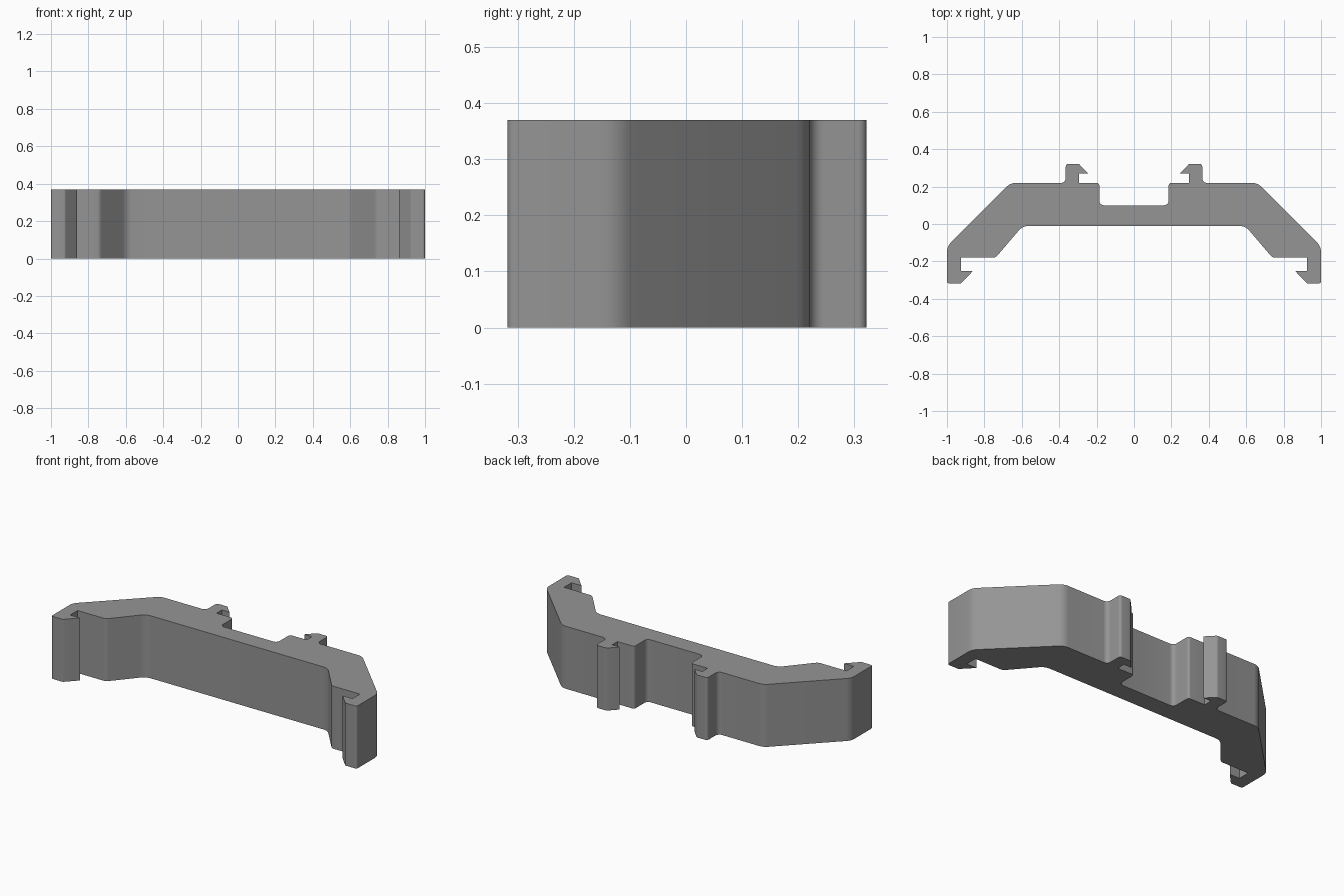
import bpy, bmesh, math
from mathutils import Vector

if "Cube" in bpy.data.objects:
    bpy.data.objects.remove(bpy.data.objects["Cube"])

HEIGHT = 0.37

# Right half of the clip outline: x, y, corner radius
HALF = [
    (0.185, 0.10, 0.025), (0.185, 0.22, 0.015),                       # central recess
    (0.295, 0.22, 0), (0.295, 0.27, 0), (0.245, 0.27, 0),             # rear hook
    (0.295, 0.322, 0.015), (0.365, 0.322, 0.015), (0.365, 0.22, 0.025),
    (0.66, 0.22, 0.07), (1.0, -0.12, 0.07),                           # sloping shoulder
    (1.0, -0.318, 0.012), (0.925, -0.318, 0.012), (0.86, -0.25, 0),   # front hook
    (0.925, -0.25, 0), (0.925, -0.18, 0),
    (0.74, -0.18, 0.035), (0.595, -0.01, 0.07),                       # inner slope
]


def fillet(points, steps=6):
    """Replace each corner that has a radius by an arc."""
    out = []
    for i, (x, y, r) in enumerate(points):
        p = Vector((x, y))
        if r == 0:
            out.append(p)
            continue
        a = (Vector(points[i - 1][:2]) - p).normalized()
        b = (Vector(points[(i + 1) % len(points)][:2]) - p).normalized()
        half = a.angle(b) / 2
        centre = p + (a + b).normalized() * (r / math.sin(half))
        start = p + a * (r / math.tan(half)) - centre
        sweep = start.angle_signed(p + b * (r / math.tan(half)) - centre)
        for k in range(steps + 1):
            t = -sweep * k / steps
            c, s = math.cos(t), math.sin(t)
            out.append(centre + Vector((start.x * c - start.y * s,
                                        start.x * s + start.y * c)))
    return out


# Mirrored outline extruded upward
outline = HALF + [(-x, y, r) for x, y, r in reversed(HALF)]
bm = bmesh.new()
base = bm.faces.new([bm.verts.new((p.x, p.y, 0)) for p in fillet(outline)])
top = bmesh.ops.extrude_face_region(bm, geom=[base])["geom"]
bmesh.ops.translate(bm, vec=(0, 0, HEIGHT),
                    verts=[g for g in top if isinstance(g, bmesh.types.BMVert)])
bmesh.ops.recalc_face_normals(bm, faces=bm.faces)
mesh = bpy.data.meshes.new("mounting_clip")
bm.to_mesh(mesh)
bm.free()

clip = bpy.data.objects.new("mounting_clip", mesh)
bpy.context.collection.objects.link(clip)

# Plain grey plastic
grey = bpy.data.materials.new("grey_plastic")
grey.diffuse_color = (0.3, 0.3, 0.3, 1)
grey.use_nodes = True
grey.node_tree.nodes["Principled BSDF"].inputs["Base Color"].default_value = grey.diffuse_color
mesh.materials.append(grey)

# Smooth fillets, crisp corners
bpy.context.view_layer.objects.active = clip
clip.select_set(True)
bpy.ops.object.shade_smooth_by_angle(angle=math.radians(30))
